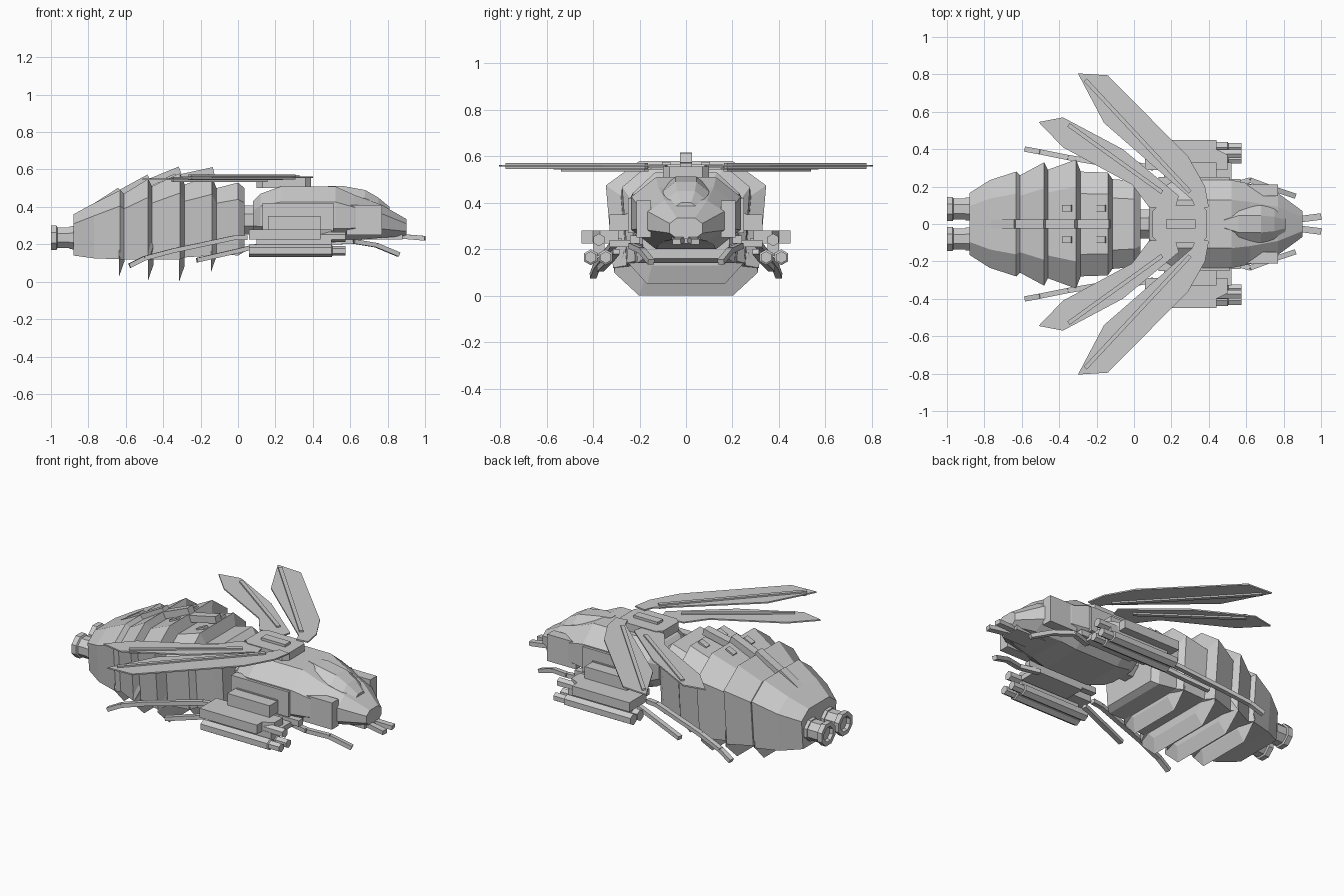
import bpy, bmesh
from math import cos, sin, pi
from mathutils import Vector, Matrix

cube = bpy.data.objects.get("Cube")
if cube:
    bpy.data.objects.remove(cube, do_unlink=True)

grey = bpy.data.materials.new("light grey")
grey.use_nodes = True
grey.diffuse_color = (0.6, 0.6, 0.6, 1)
grey.node_tree.nodes["Principled BSDF"].inputs["Base Color"].default_value = (0.6, 0.6, 0.6, 1)


def finish(name, bm, mirror=False):
    bmesh.ops.recalc_face_normals(bm, faces=bm.faces)
    mesh = bpy.data.meshes.new(name)
    bm.to_mesh(mesh)
    bm.free()
    mesh.materials.append(grey)
    ob = bpy.data.objects.new(name, mesh)
    bpy.context.collection.objects.link(ob)
    if mirror:
        mod = ob.modifiers.new("mirror", 'MIRROR')
        mod.use_axis = (False, True, False)
        mod.use_mirror_merge = False
    return ob


def loft(name, rings, mirror=False):
    """Skin a row of equal-length rings and cap both ends."""
    bm = bmesh.new()
    loops = [[bm.verts.new(p) for p in ring] for ring in rings]
    for a, b in zip(loops, loops[1:]):
        for i in range(len(a)):
            j = (i + 1) % len(a)
            bm.faces.new((a[i], a[j], b[j], b[i]))
    bm.faces.new(loops[0])
    bm.faces.new(loops[-1])
    return finish(name, bm, mirror)


def both_sides(x, half):
    """Close a half section across the centre plane."""
    return [(x, y, z) for y, z in half] + [(x, -y, z) for y, z in reversed(half)]


def octagon(x, w, top, bot, flat=0.55, cut=0.27):
    h = (top - bot) * cut
    return both_sides(x, [(w * flat, top), (w, top - h), (w, bot + h), (w * flat, bot)])


def shell(x, w, top, bot):
    return both_sides(x, [(w * .58, top), (w, top - (top - bot) * .23), (w * .91, bot)])


def wedge(x, w, z):
    return both_sides(x, [(w * .65, z), (w, z + .1), (w * .95, .22)])


def box(name, xs, ys, zs, mirror=False):
    rings = [[(x, ys[0], zs[0]), (x, ys[1], zs[0]), (x, ys[1], zs[1]), (x, ys[0], zs[1])] for x in xs]
    return loft(name, rings, mirror)


def bar(name, a, b, width, height, mirror=False):
    a, b = Vector(a), Vector(b)
    d = b - a
    bm = bmesh.new()
    m = Matrix.Translation((a + b) / 2) @ d.to_track_quat('X', 'Z').to_matrix().to_4x4()
    bmesh.ops.create_cube(bm, size=1, matrix=m @ Matrix.Diagonal((d.length, width, height, 1)))
    return finish(name, bm, mirror)


def tube(name, y, z, stations, sides=8, mirror=True):
    rings = [[(x, y + r * cos((i + .5) * 2 * pi / sides), z + r * sin((i + .5) * 2 * pi / sides))
              for i in range(sides)] for x, r in stations]
    return loft(name, rings, mirror)


def plate(name, outline, z0, z1, mirror=False):
    return loft(name, [[(x, y, z) for x, y in outline] for z in (z0, z1)], mirror)


# Segmented abdomen with flared shells
loft("abdomen", [shell(*r) for r in (
    (-.88, .165, .36, .14), (-.77, .235, .42, .125), (-.63, .28, .49, .12),
    (-.61, .26, .47, .12), (-.48, .33, .55, .12), (-.46, .29, .51, .12),
    (-.31, .345, .58, .12), (-.285, .28, .52, .13), (-.14, .275, .565, .14),
    (-.115, .24, .5, .15), (0, .23, .53, .14), (.035, .2, .5, .16))])

# Wedge plates hanging under the belly
for i, (x, s, low) in enumerate(((-.635, .85, .03), (-.48, 1, .01), (-.315, 1, 0), (-.145, .83, .05))):
    loft(f"belly_plate_{i}", [wedge(x, .31 * s, low), wedge(x + .028, .27 * s, low + .08)])

# Ridge plates along the back
for i, (x0, z0, x1, z1) in enumerate(((-.755, .405, -.63, .485), (-.64, .465, -.475, .555),
                                      (-.485, .525, -.31, .597), (-.305, .555, -.13, .593))):
    bar(f"ridge_plate_{i}", (x0, 0, z0), (x1, 0, z1), .05, .04)
    if i > 1:
        bar(f"ridge_side_{i}", (x1 - .07, .085, z1 - .055), (x1 - .02, .085, z1 - .032), .035, .03, True)

# Twin rear engines
tube("engine", .08, .235, ((-.86, .06), (-.965, .06), (-.97, .07), (-1, .07),
                           (-1, .045), (-.98, .04)))
tube("engine_collar", .08, .235, ((-.86, .068), (-.9, .066)))

# Waist, thorax, head and canopy
tube("waist", 0, .33, ((.02, .085), (.11, .085)), mirror=False)
loft("thorax_and_head", [octagon(*r) for r in (
    (.08, .14, .43, .25), (.12, .19, .47, .23), (.23, .235, .51, .2), (.52, .235, .51, .2),
    (.62, .215, .465, .22), (.77, .165, .41, .235), (.9, .07, .335, .245))])
loft("canopy", [octagon(*r, flat=.45, cut=.4) for r in (
    (.48, .045, .512, .42), (.56, .1, .512, .4), (.68, .1, .49, .38), (.75, .085, .45, .36), (.81, .05, .4, .35))])
box("cheek", (.58, .77), (.15, .212), (.25, .41), True)
bar("mandible", (.84, .02, .245), (1, .04, .232), .035, .025, True)
box("chin", (.66, .88), (-.06, .06), (.225, .26))

# Side panels on the thorax
box("side_panel", (.13, .51), (.2, .25), (.27, .42), True)
box("side_panel_inset", (.17, .44), (.25, .258), (.305, .355), True)
box("shoulder_rail", (.1, .57), (.2, .24), (.225, .26), True)

# Gun pods
pod = [(.06, .29), (.06, .45), (.44, .45), (.44, .4), (.5, .37), (.5, .29)]
plate("pod", pod, .225, .28, True)
box("pod_hump", (.16, .44), (.25, .33), (.28, .35), True)
box("pod_pylon", (.2, .52), (.2, .33), (.21, .24), True)
box("barrel_mount", (.1, .5), (.35, .4), (.17, .23), True)
for y in (.345, .41):
    tube("pod_barrel", y, .165, ((.06, .034), (.5, .034), (.505, .026), (.575, .026)), 6)
tube("pod_gun", .375, .24, ((.4, .027), (.575, .027)), 6)

# Jointed legs
legs = {
    "rear_leg": [(.05, .29, .235), (-.02, .3, .235), (-.35, .355, .165), (-.5, .385, .125), (-.58, .4, .085)],
    "middle_leg": [(.1, .3, .19), (0, .32, .165), (-.22, .37, .115)],
    "front_leg": [(.5, .2, .21), (.62, .235, .215), (.74, .19, .195), (.86, .15, .145)],
}
for name, path in legs.items():
    for k, (a, b) in enumerate(zip(path, path[1:])):
        bar(f"{name}_{k}", a, b, .028, .024, True)

# Wings, their ribs and the hub
plate("front_wing", [(.4, .09), (.38, .2), (.29, .36), (-.14, .795), (-.3, .805), (-.16, .54), (.31, .13), (.33, .08)],
      .555, .563, True)
plate("rear_wing", [(.22, .08), (.24, .15), (-.06, .4), (-.38, .57), (-.51, .545), (-.38, .41),
                    (-.01, .21), (.08, .09)], .543, .551, True)
bar("front_wing_rib", (-.26, .77, .559), (.3, .17, .559), .022, .026, True)
bar("rear_wing_rib", (-.35, .53, .547), (.15, .17, .547), .022, .026, True)
plate("wing_hub", [(.1, -.07), (.13, -.1), (.36, -.1), (.39, -.07), (.39, .07), (.36, .1), (.13, .1), (.1, .07)],
      .5, .555)
box("hub_cap", (.17, .33), (-.025, .025), (.555, .57))
